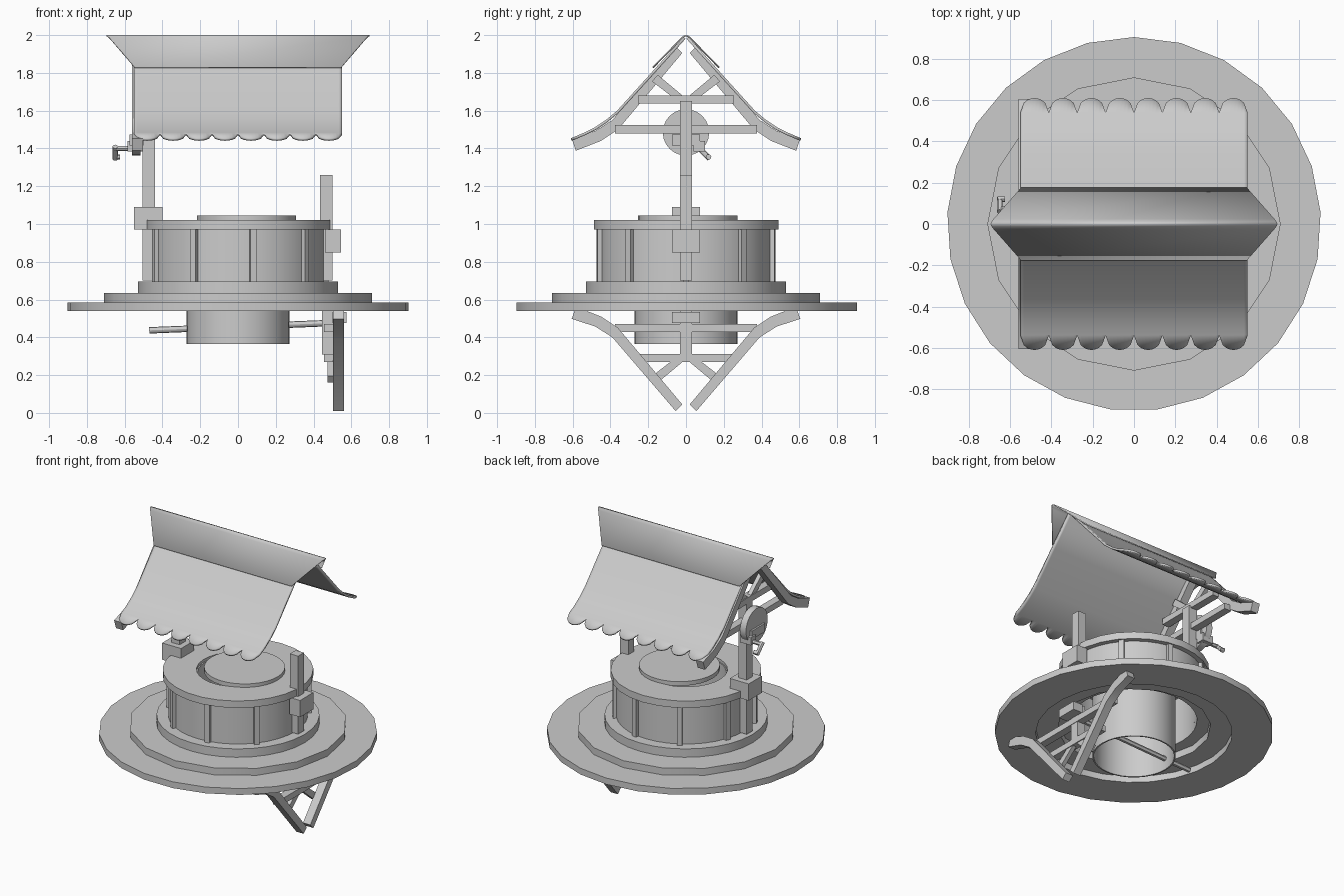
import bpy, bmesh, math
from mathutils import Vector, Matrix

cube = bpy.data.objects.get("Cube")
if cube:
    bpy.data.objects.remove(cube, do_unlink=True)

GREY = (0.6, 0.6, 0.6, 1)
mat = bpy.data.materials.new("plain_grey")
mat.use_nodes = True
mat.diffuse_color = GREY
mat.node_tree.nodes["Principled BSDF"].inputs["Base Color"].default_value = GREY


def finish(name, bm, solid=0):
    bmesh.ops.recalc_face_normals(bm, faces=bm.faces)
    mesh = bpy.data.meshes.new(name)
    bm.to_mesh(mesh)
    bm.free()
    mesh.materials.append(mat)
    ob = bpy.data.objects.new(name, mesh)
    bpy.context.collection.objects.link(ob)
    bpy.ops.object.select_all(action='DESELECT')
    bpy.context.view_layer.objects.active = ob
    ob.select_set(True)
    bpy.ops.object.shade_smooth_by_angle(angle=math.radians(30))
    if solid:
        mod = ob.modifiers.new("thickness", 'SOLIDIFY')
        mod.thickness = solid
        mod.offset = 0
    return ob


def ring(name, outer, inner, z0, z1, sides, centre=(0, 0)):
    """Ring with a vertex at the back; a solid disc when inner is zero."""
    bm = bmesh.new()
    section = [(outer, z0), (outer, z1), (inner, z1), (inner, z0)]
    loops = []
    for r, z in section:
        loops.append([bm.verts.new((centre[0] + r * math.sin(math.tau * i / sides),
                                    centre[1] + r * math.cos(math.tau * i / sides), z))
                      for i in range(sides)])
    for k in range(4):
        a, b = loops[k], loops[(k + 1) % 4]
        if inner == 0 and k == 2:
            continue
        for i in range(sides):
            j = (i + 1) % sides
            bm.faces.new((a[i], a[j], b[j], b[i]))
    bmesh.ops.remove_doubles(bm, verts=bm.verts, dist=0.0001)
    return finish(name, bm)


def box(name, xs, ys, zs, turn=0):
    bm = bmesh.new()
    bmesh.ops.create_cube(bm, size=1)
    lo, hi = Vector((xs[0], ys[0], zs[0])), Vector((xs[1], ys[1], zs[1]))
    for v in bm.verts:
        v.co = Vector((v.co[i] * (hi[i] - lo[i]) + (hi[i] + lo[i]) / 2 for i in range(3)))
    bm.transform(Matrix.Rotation(turn, 4, 'Z'))
    return finish(name, bm)


def prism(name, outline, x0, x1):
    """Extrude a (y, z) outline along x."""
    bm = bmesh.new()
    face = bm.faces.new([bm.verts.new((x0, y, z)) for y, z in outline])
    geo = bmesh.ops.extrude_face_region(bm, geom=[face])["geom"]
    bmesh.ops.translate(bm, vec=(x1 - x0, 0, 0),
                        verts=[g for g in geo if isinstance(g, bmesh.types.BMVert)])
    return finish(name, bm)


def rod(name, a, b, radius, sides=12):
    a, b = Vector(a), Vector(b)
    bm = bmesh.new()
    bmesh.ops.create_cone(bm, cap_ends=True, segments=sides, radius1=radius,
                          radius2=radius, depth=(b - a).length)
    turn = (b - a).to_track_quat('Z', 'Y').to_matrix().to_4x4()
    bm.transform(Matrix.Translation((a + b) / 2) @ turn)
    return finish(name, bm)


# Stepped base, drum wall and shaft
ring("base_step_low", 0.905, 0.64, 0.54, 0.585, 25)
ring("base_step_middle", 0.71, 0.5, 0.585, 0.635, 16)
ring("base_step_top", 0.53, 0.41, 0.635, 0.695, 32)
ring("drum_wall", 0.455, 0.41, 0.69, 0.975, 36)
ring("drum_rim", 0.49, 0.27, 0.97, 1.02, 27)
ring("shaft_tube", 0.272, 0.262, 0.365, 1.0, 32)
ring("shaft_lid", 0.263, 0, 1.015, 1.045, 32, (0.045, 0.01))
for i in range(9):
    box(f"drum_rib_{i + 1}", (0.44, 0.478), (-0.017, 0.017), (0.695, 0.97),
        math.radians(40 * i))

# Posts and their clamps
box("tall_post", (-0.505, -0.44), (-0.033, 0.033), (0.7, 1.65))
box("tall_post_clamp", (-0.55, -0.4), (-0.075, 0.075), (0.97, 1.09))
box("broken_post", (0.435, 0.5), (-0.033, 0.033), (0.7, 1.26))
box("broken_post_clamp", (0.46, 0.545), (-0.075, 0.075), (0.85, 0.97))


# Roof trusses: one standing, one fallen and upside down
def truss(name, side, fallen):
    def part(label, outline, x0, x1, mirror=1):
        pts = [(y * mirror, 1.95 - z if fallen else z) for y, z in outline]
        prism(f"{name}_{label}", pts, side * x0, side * x1)

    def rect(w, z0, z1):
        return [(-w, z0), (w, z0), (w, z1), (-w, z1)]

    rafter = [(0.055, 1.94), (0.39, 1.55), (0.48, 1.493), (0.605, 1.452),
              (0.583, 1.388), (0.45, 1.44), (0.36, 1.5), (0.02, 1.905)]
    brace = [(0, 1.665), (0.03, 1.64), (0.18, 1.755), (0.15, 1.79)]
    for label, m in (("front", -1), ("back", 1)):
        part(f"rafter_{label}", rafter, 0.502, 0.56, m)
        part(f"brace_{label}", brace, 0.475, 0.504, m)
    part("collar_beam", rect(0.255, 1.637, 1.68), 0.455, 0.51)
    part("tie_beam", rect(0.375, 1.48, 1.523), 0.455, 0.51)
    part("block", rect(0.075, 1.415, 1.475), 0.5, 0.575)


truss("standing_truss", -1, False)
truss("fallen_truss", 1, True)
box("fallen_truss_post", (0.445, 0.507), (-0.033, 0.033), (0.31, 0.56))

# Winding wheel, crank and loose axle
rod("winding_wheel", (-0.515, 0, 1.485), (-0.562, 0, 1.485), 0.123, 24)
rod("crank_shaft", (-0.57, 0.07, 1.4), (-0.655, 0.07, 1.4), 0.014)
box("crank_hub", (-0.585, -0.5), (0.04, 0.1), (1.385, 1.44))
rod("crank_arm", (-0.65, 0.06, 1.41), (-0.65, 0.125, 1.345), 0.014)
rod("crank_grip", (-0.625, 0.12, 1.355), (-0.66, 0.12, 1.355), 0.014)
rod("loose_axle", (-0.47, 0, 0.437), (0.47, 0, 0.475), 0.017)

# Roof sheets with scalloped eaves
SCALLOPS, STEPS = 8, 8
slope = [(0.008, 1.985), (0.17, 1.805), (0.36, 1.595), (0.42, 1.545),
         (0.48, 1.505), (0.535, 1.478)]
for label, m in (("front", -1), ("back", 1)):
    bm = bmesh.new()
    columns = []
    for i in range(SCALLOPS * STEPS + 1):
        u = (i % STEPS) / STEPS * 2 - 1
        bulge = math.sqrt(max(0, 1 - u * u))
        edge = (0.537 + 0.07 * bulge, 1.477 - 0.03 * bulge)
        x = -0.55 + 1.1 * i / (SCALLOPS * STEPS)
        columns.append([bm.verts.new((x, m * y, z)) for y, z in slope + [edge]])
    for a, b in zip(columns, columns[1:]):
        for k in range(len(slope)):
            bm.faces.new((a[k], b[k], b[k + 1], a[k + 1]))
    finish(f"roof_sheet_{label}", bm, 0.014)

# Flared ridge cap
bm = bmesh.new()
half = [(0.175, 1.828, 0.545), (0.022, 1.985, 0.68), (0.01, 1.994, 0.69)]
rows = [(-y, z, w) for y, z, w in half] + [(0, 1.997, 0.695)] + half[::-1]
pairs = [[bm.verts.new((s * w, y, z)) for s in (-1, 1)] for y, z, w in rows]
for a, b in zip(pairs, pairs[1:]):
    bm.faces.new((a[0], a[1], b[1], b[0]))
finish("ridge_cap", bm, 0.008)
